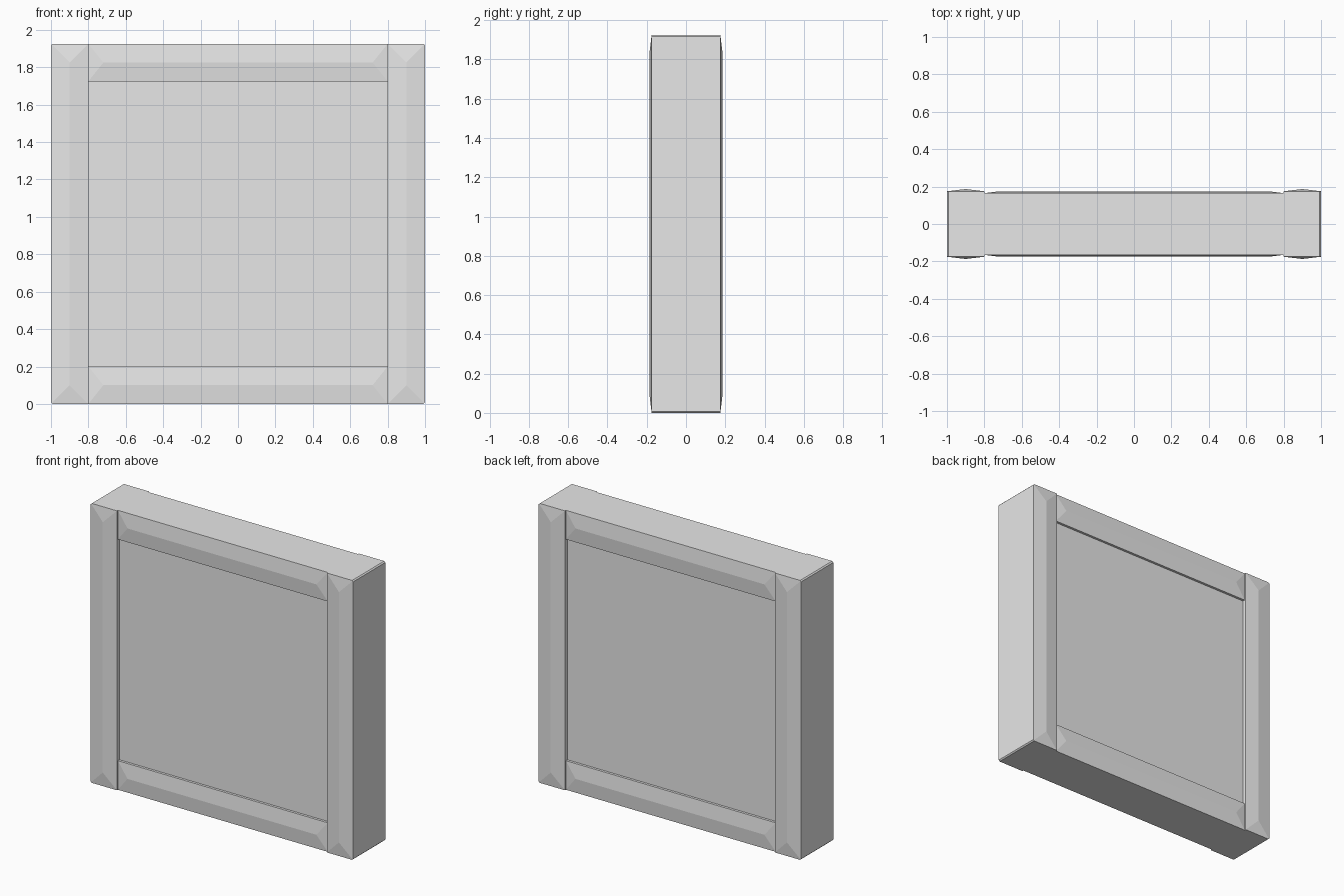
import bpy
import bmesh
from mathutils import Vector

cube = bpy.data.objects.get("Cube")
if cube:
    bpy.data.objects.remove(cube, do_unlink=True)

WIDTH, HEIGHT, FRAME = 2.0, 1.925, 0.2

gray = bpy.data.materials.new("light gray")
gray.use_nodes = True
gray.diffuse_color = (0.8, 0.8, 0.8, 1)
gray.node_tree.nodes["Principled BSDF"].inputs["Base Color"].default_value = (0.8, 0.8, 0.8, 1)


def finish(name, bm):
    bmesh.ops.recalc_face_normals(bm, faces=bm.faces)
    mesh = bpy.data.meshes.new(name)
    bm.to_mesh(mesh)
    bm.free()
    mesh.materials.append(gray)
    bpy.context.collection.objects.link(bpy.data.objects.new(name, mesh))


def hipped_bar(name, center, length, upright, edge_y, ridge_y, hip):
    """Bar whose front and back rise to a central ridge with hipped ends."""
    bm = bmesh.new()

    def vert(along, across, y):
        x, z = (across, along) if upright else (along, across)
        return bm.verts.new(Vector((center[0] + x, y, center[1] + z)))

    l, w = length / 2, FRAME / 2
    loops = []
    for side in (-1, 1):
        a, b, c, d = [vert(s * l, t * w, side * edge_y)
                      for s, t in ((-1, -1), (1, -1), (1, 1), (-1, 1))]
        p, q = [vert(s * (l - hip), 0, side * ridge_y) for s in (-1, 1)]
        for face in ((a, b, q, p), (b, c, q), (c, d, p, q), (d, a, p)):
            bm.faces.new(face)
        loops.append((a, b, c, d))
    front, back = loops
    for i in range(4):
        j = (i + 1) % 4
        bm.faces.new((front[i], front[j], back[j], back[i]))

    # Small chamfer on the outermost corners of the frame
    outer = [e for e in bm.edges
             if all(abs(v.co.x) > WIDTH / 2 - 0.001 for v in e.verts)
             and abs(e.verts[0].co.z - e.verts[1].co.z) < 0.001]
    if outer:
        bmesh.ops.recalc_face_normals(bm, faces=bm.faces)
        bmesh.ops.bevel(bm, geom=outer, offset=0.008, segments=1,
                        affect='EDGES', clamp_overlap=True)
    finish(name, bm)


# Side posts
for name, side in (("left_post", 1), ("right_post", -1)):
    hipped_bar(name, (side * (WIDTH - FRAME) / 2, HEIGHT / 2), HEIGHT,
               True, 0.175, 0.187, 0.1)

# Top and bottom rails
for name, z in (("bottom_rail", FRAME / 2), ("top_rail", HEIGHT - FRAME / 2)):
    hipped_bar(name, (0, z), WIDTH - 2 * FRAME, False, 0.165, 0.175, 0.08)

# Recessed panel
bm = bmesh.new()
bmesh.ops.create_cube(bm, size=1)
bmesh.ops.scale(bm, vec=(WIDTH - 2 * FRAME, 0.296, HEIGHT - 2 * FRAME), verts=bm.verts)
bmesh.ops.translate(bm, vec=(0, 0, HEIGHT / 2), verts=bm.verts)
finish("panel", bm)
